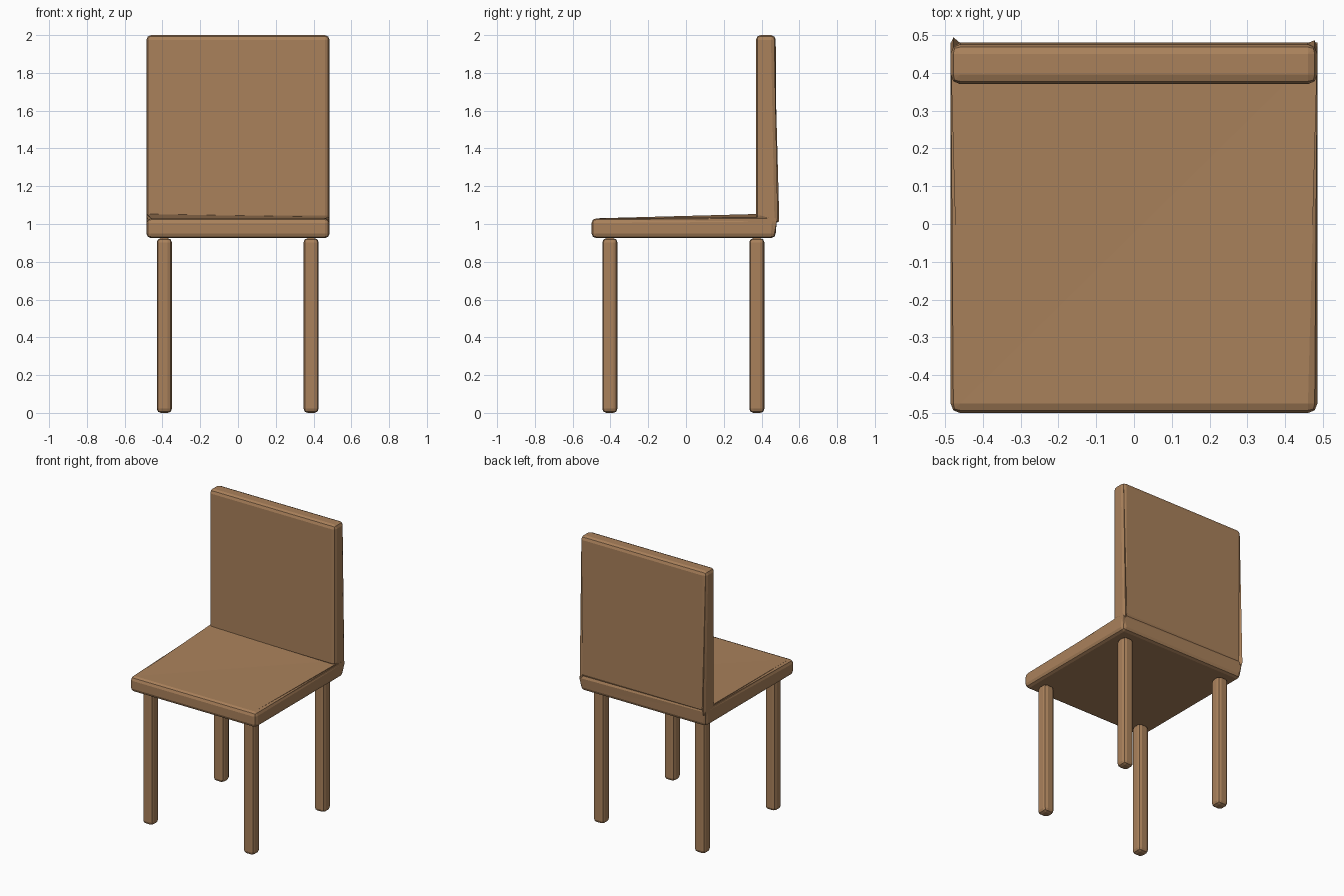
import bpy, bmesh
from mathutils import Vector

if "Cube" in bpy.data.objects:
    bpy.data.objects.remove(bpy.data.objects["Cube"])

# Single brown wood colour
wood = bpy.data.materials.new("brown_wood")
wood.use_nodes = True
colour = (0.40, 0.22, 0.105, 1)
wood.diffuse_color = colour
wood.node_tree.nodes["Principled BSDF"].inputs["Base Color"].default_value = colour


def rounded_box(name, low, high, bevel, adjust=None):
    """Box between two corners with two-step bevels and an optional vertex tweak."""
    low, high = Vector(low), Vector(high)
    bm = bmesh.new()
    bmesh.ops.create_cube(bm, size=1)
    for v in bm.verts:
        v.co = (low + high) / 2 + v.co * (high - low)
    bmesh.ops.bevel(bm, geom=bm.edges[:], offset=bevel, segments=2,
                    profile=0.5, affect='EDGES')
    if adjust:
        for v in bm.verts:
            adjust(v.co)
        # Let the warped panels crease along a diagonal
        bmesh.ops.triangulate(bm, faces=bm.faces[:])
    mesh = bpy.data.meshes.new(name)
    bm.to_mesh(mesh)
    bm.free()
    mesh.materials.append(wood)
    obj = bpy.data.objects.new(name, mesh)
    bpy.context.collection.objects.link(obj)
    return obj


def warp_seat(co):
    # Raise and widen the rear edge, slightly higher on the right
    if co.y > 0.4 and co.z > 0.98:
        co.z += 0.025 if co.x < 0 else 0.008
        co.x = 0.485 if co.x > 0 else -0.485
        co.y += 0.005


def warp_back(co):
    # Flare the lower rear edge, with small points at the corners
    if co.y > 0.43 and co.z < 1.2:
        co.y += 0.004
        if abs(co.x) > 0.47:
            co.y += 0.022 if co.x < 0 else 0.014
            co.z -= 0.02


rounded_box("seat", (-0.485, -0.5, 0.925), (0.485, 0.475, 1.03), 0.025, warp_seat)
rounded_box("backrest", (-0.485, 0.37, 1.02), (0.485, 0.475, 2.0), 0.025, warp_back)

# Four legs
for side, x in (("right", -0.39), ("left", 0.387)):
    for end, y in (("front", -0.403), ("rear", 0.375)):
        rounded_box(f"{end}_{side}_leg", (x - 0.04, y - 0.04, 0),
                    (x + 0.04, y + 0.04, 0.925), 0.022)
